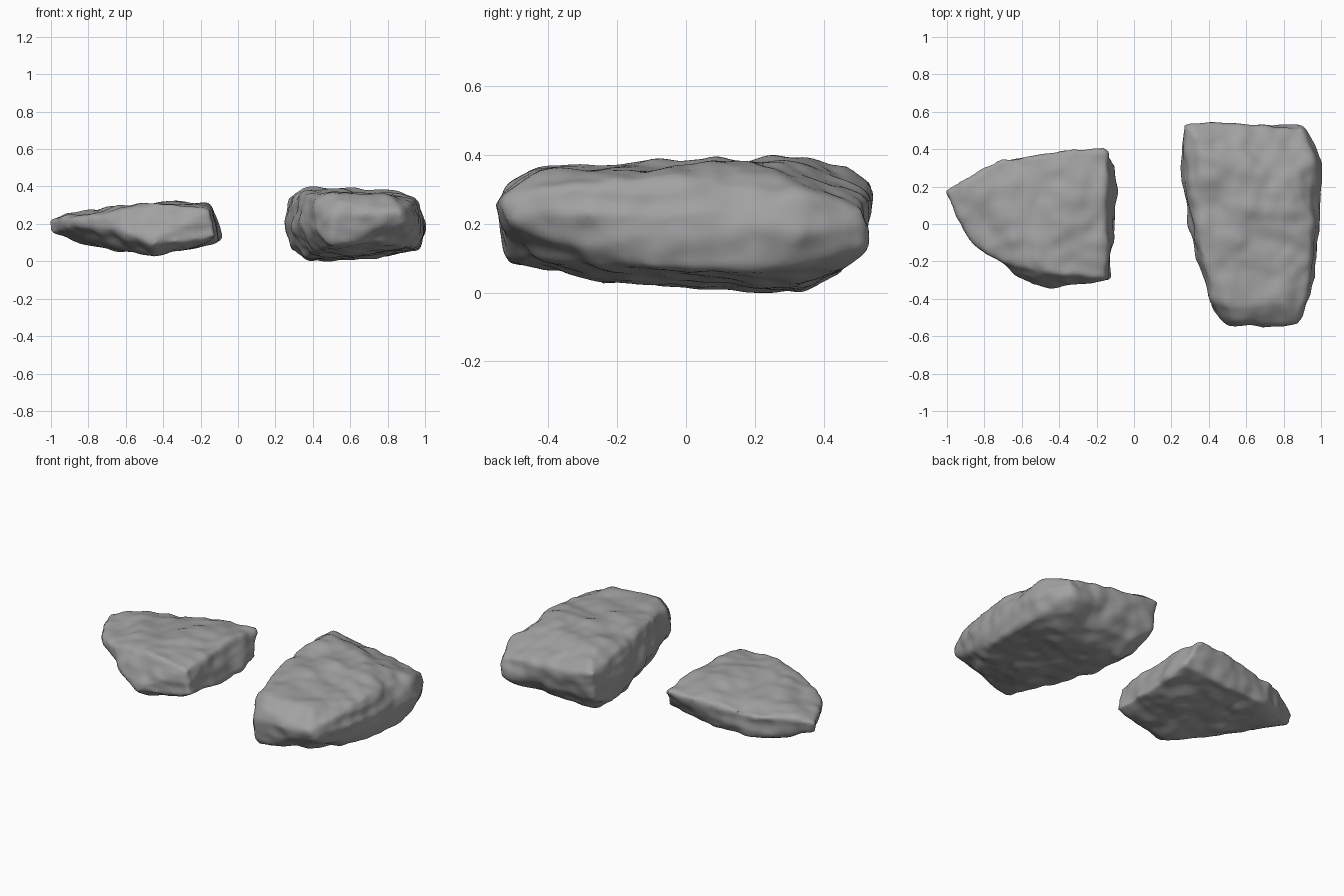
import bpy
import bmesh
from mathutils import Vector, noise

cube = bpy.data.objects.get("Cube")
if cube:
    bpy.data.objects.remove(cube, do_unlink=True)

# One plain stone colour
stone = bpy.data.materials.new("stone_grey")
stone.use_nodes = True
stone.diffuse_color = (0.36, 0.36, 0.36, 1)
bsdf = next(n for n in stone.node_tree.nodes if n.type == 'BSDF_PRINCIPLED')
bsdf.inputs["Base Color"].default_value = stone.diffuse_color
bsdf.inputs["Roughness"].default_value = 0.9


def weather(p, offset):
    """Broad lumps, small chips and thin layered ledges."""
    q = p + offset
    lumps = noise.noise(q * 5) * 0.015
    chips = noise.noise(q * 12) * 0.012
    ledges = abs(noise.noise(Vector((q.x * 3, q.y * 3, q.z * 13)))) * 0.014
    return 0.006 + lumps + chips - ledges


def make_rock(name, corners, offset):
    # Blocky hull from the main corners
    bm = bmesh.new()
    for c in corners:
        bm.verts.new(c)
    hull = bmesh.ops.convex_hull(bm, input=bm.verts)
    spare = {g for g in hull["geom_interior"] if isinstance(g, bmesh.types.BMVert)}
    bmesh.ops.delete(bm, geom=list(spare), context='VERTS')
    bmesh.ops.recalc_face_normals(bm, faces=bm.faces)
    mesh = bpy.data.meshes.new(name)
    bm.to_mesh(mesh)
    bm.free()
    rock = bpy.data.objects.new(name, mesh)
    bpy.context.collection.objects.link(rock)

    # Even surface with worn edges
    remesh = rock.modifiers.new("even_surface", 'REMESH')
    remesh.mode = 'VOXEL'
    remesh.voxel_size = 0.015
    worn = rock.modifiers.new("worn_edges", 'SMOOTH')
    worn.factor = 0.5
    worn.iterations = 4
    graph = bpy.context.evaluated_depsgraph_get()
    mesh = bpy.data.meshes.new_from_object(rock.evaluated_get(graph))
    rock.modifiers.clear()
    rock.data = mesh
    mesh.name = name

    # Weathering pushes the surface along its normals
    bm = bmesh.new()
    bm.from_mesh(mesh)
    bm.normal_update()
    moved = [v.co + v.normal * weather(v.co, Vector(offset)) for v in bm.verts]
    for v, co in zip(bm.verts, moved):
        v.co = co
    bmesh.ops.smooth_vert(bm, verts=bm.verts, factor=0.5,
                          use_axis_x=True, use_axis_y=True, use_axis_z=True)
    for f in bm.faces:
        f.smooth = True
    bm.to_mesh(mesh)
    bm.free()
    mesh.materials.clear()
    mesh.materials.append(stone)


# Thin wedge with a low keel along its front
wedge = [
    (-1.02, .18, .22), (-1.01, .16, .15), (-.89, .20, .255), (-.71, .35, .25),
    (-.45, .37, .27), (-.14, .41, .28), (-.15, -.29, .28), (-.45, -.26, .31),
    (-.60, .15, .295), (-.40, .10, .315), (-.16, .10, .31),
    (-.72, -.20, .25), (-.85, -.10, .23),
    (-.10, .32, .14), (-.09, .05, .10), (-.12, -.30, .13),
    (-.32, -.32, .14), (-.46, -.35, .09), (-.62, -.29, .17), (-.88, -.08, .19),
    (-.80, .15, .09), (-.70, .33, .10), (-.45, .33, .10), (-.45, -.24, .03), (-.25, .08, .08),
]
make_rock("wedge_rock", wedge, (3, 7, 1))

# Long thick block with a sloped nose and a dropped back corner
block = [
    (.27, .54, .32), (.50, .51, .29), (.90, .51, .24), (.91, .52, .14), (.28, .50, .15),
    (.31, .05, .35), (.36, -.15, .36), (.50, .00, .385), (.85, .10, .37), (.50, .30, .385),
    (.36, .37, .385), (.34, .45, .37), (.80, .25, .37), (.95, .37, .28), (.26, .30, .22),
    (.95, -.08, .34), (.42, -.40, .33), (.52, -.44, .355), (.80, -.42, .345),
    (.92, -.36, .31), (.55, -.51, .31),
    (.42, -.45, .17), (.51, -.54, .25), (.87, -.54, .26), (.88, -.51, .21),
    (1.0, .02, .21), (.97, -.26, .22), (1.0, .34, .18), (.30, -.05, .18),
    (.50, -.51, .08), (.78, -.44, .10), (.96, -.10, .07), (.97, .25, .06),
    (.28, .32, .06), (.36, .10, .02), (.40, .34, .01), (.75, .30, .02),
    (.60, -.15, .03), (.40, .45, .06), (.86, .45, .07),
]
make_rock("block_rock", block, (11, 2, 5))
